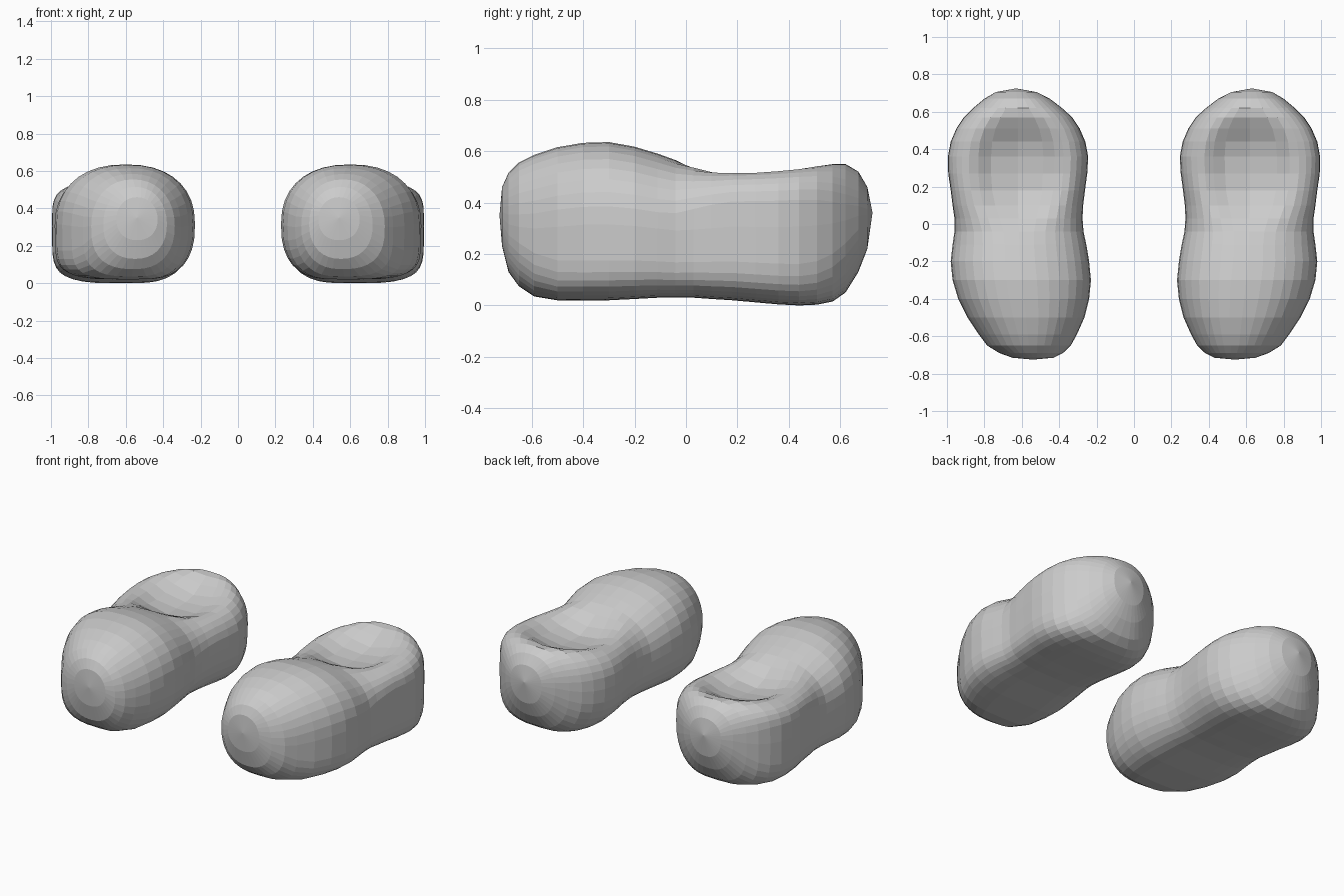
import bpy, bmesh
from math import sin, cos, pi

if "Cube" in bpy.data.objects:
    bpy.data.objects.remove(bpy.data.objects["Cube"])

# Stations from toe to heel: y, inner x, outer x, bottom z, top z
STATIONS = [
    (-.715, .43, .65, .23, .46), (-.69, .38, .72, .13, .515), (-.65, .338, .785, .075, .555),
    (-.59, .305, .83, .035, .585), (-.50, .265, .89, .02, .615), (-.40, .24, .94, .02, .632),
    (-.30, .23, .97, .02, .635), (-.20, .24, .98, .025, .617), (-.11, .255, .97, .03, .59),
    (-.04, .27, .96, .03, .565), (.03, .275, .96, .03, .547), (.10, .272, .97, .025, .535),
    (.18, .262, .98, .02, .533), (.27, .25, .993, .012, .536), (.36, .245, .995, .004, .541),
    (.44, .26, .98, .0, .547), (.51, .29, .95, .003, .553), (.57, .33, .91, .015, .557),
    (.62, .385, .86, .05, .55), (.67, .45, .80, .13, .52), (.705, .52, .74, .22, .46),
]
SEGMENTS = 36


def smooth(a, b, t):
    t = max(0, min(1, (t - a) / (b - a)))
    return t * t * (3 - 2 * t)


def power(v, e):
    return (1 if v >= 0 else -1) * abs(v) ** e


def slipper(name, side):
    bm = bmesh.new()
    rings = []
    for y, xi, xo, zb, zt in STATIONS:
        cx, hw = (xi + xo) / 2, (xo - xi) / 2
        heel = smooth(-.1, .2, y)
        body = 1 - smooth(.45, .73, abs(y))  # sections turn round at the ends
        zm = zb + (zt - zb) * (.48 + .08 * heel)
        ring = []
        for k in range(SEGMENTS):
            a = 2 * pi * k / SEGMENTS
            outer = .5 + .5 * cos(a)
            if sin(a) >= 0:
                n = 2.1 + body * (.2 + heel * (.6 + 1.3 * outer))
            else:
                n = 2.2 + body * (.5 + 2.0 * outer)
            x = cx + hw * power(cos(a), 2 / n)
            z = zm + (zt - zm if sin(a) >= 0 else zm - zb) * power(sin(a), 2 / n)
            # Gently hollowed foot bed behind the toe cap
            if sin(a) > 0:
                r = (((x - .61) / .30) ** 2 + ((y - .29) / .34) ** 2) ** .5
                z -= .085 * (1 - smooth(.3, 1.0, r))
            ring.append(bm.verts.new((side * x, y, z)))
        rings.append(ring)
    for r0, r1 in zip(rings, rings[1:]):
        for k in range(SEGMENTS):
            j = (k + 1) % SEGMENTS
            bm.faces.new((r0[k], r0[j], r1[j], r1[k]))
    # Rounded toe and heel ends
    for ring, tip in ((rings[0], (.54, -.725, .35)), (rings[-1], (.63, .725, .36))):
        v = bm.verts.new((side * tip[0], tip[1], tip[2]))
        for k in range(SEGMENTS):
            bm.faces.new((ring[k], ring[(k + 1) % SEGMENTS], v))
    bmesh.ops.recalc_face_normals(bm, faces=bm.faces)
    mesh = bpy.data.meshes.new(name)
    bm.to_mesh(mesh)
    bm.free()
    bpy.context.collection.objects.link(bpy.data.objects.new(name, mesh))


slipper("right_slipper", 1)
slipper("left_slipper", -1)
